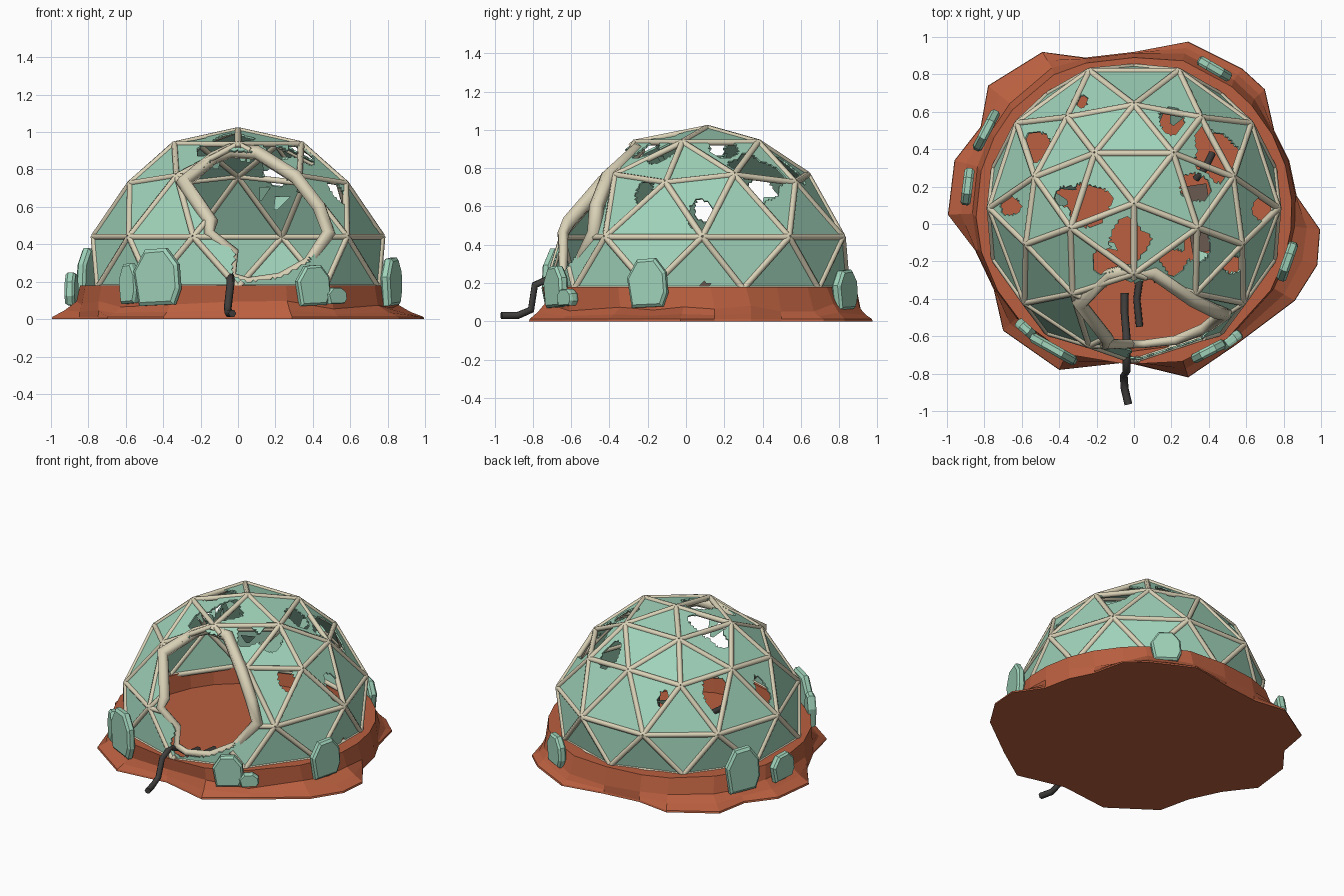
import bpy, bmesh, math, random
from mathutils import Vector, Matrix, noise

if "Cube" in bpy.data.objects:
    bpy.data.objects.remove(bpy.data.objects["Cube"])
random.seed(4)
CY = 0.09

def mat(name, c):
    m = bpy.data.materials.new(name)
    m.diffuse_color = (*c, 1)
    m.use_nodes = True
    m.node_tree.nodes["Principled BSDF"].inputs["Base Color"].default_value = m.diffuse_color
    return m

GREEN = mat("sea_green", (0.35, 0.65, 0.49))
CREAM = mat("cream_frame", (0.70, 0.64, 0.47))
RUST = mat("rust_ground", (0.49, 0.115, 0.05))
DARK = mat("charcoal", (0.05, 0.048, 0.046))
BROWN = mat("grey_brown", (0.14, 0.10, 0.08))

def add(name, bm, m):
    bmesh.ops.recalc_face_normals(bm, faces=bm.faces)
    me = bpy.data.meshes.new(name)
    bm.to_mesh(me)
    bm.free()
    me.materials.append(m)
    ob = bpy.data.objects.new(name, me)
    bpy.context.collection.objects.link(ob)
    return ob

def tubes(name, paths, r, m, res=1, cyclic=False, radii=None):
    cu = bpy.data.curves.new(name, 'CURVE')
    cu.dimensions = '3D'
    cu.bevel_depth = r
    cu.bevel_resolution = res
    cu.use_fill_caps = True
    for p in paths:
        s = cu.splines.new('POLY')
        s.points.add(len(p) - 1)
        for i, q in enumerate(p):
            s.points[i].co = (*q, 1)
            if radii:
                s.points[i].radius = radii[i]
        s.use_cyclic_u = cyclic
    tmp = bpy.data.objects.new(name + "_path", cu)
    bpy.context.collection.objects.link(tmp)
    dg = bpy.context.evaluated_depsgraph_get()
    me = bpy.data.meshes.new_from_object(tmp.evaluated_get(dg))
    bpy.data.objects.remove(tmp)
    me.materials.clear()
    me.materials.append(m)
    ob = bpy.data.objects.new(name, me)
    bpy.context.collection.objects.link(ob)
    return ob

# Doorway outline, a jagged loop lying on the dome
portal = [(-.13, -.26, .86), (-.04, -.24, .90), (.10, -.25, .89), (.30, -.39, .76), (.42, -.45, .60),
          (.47, -.46, .46), (.37, -.55, .30), (.22, -.61, .22), (.05, -.63, .20), (-.03, -.63, .23),
          (-.02, -.63, .36), (-.15, -.62, .46), (-.14, -.59, .52), (-.28, -.41, .73)]

def in_portal(p):
    if p[1] > -0.05:
        return False
    inside = False
    for a, b in zip(portal, portal[1:] + portal[:1]):
        if (a[2] > p[2]) != (b[2] > p[2]):
            if p[0] < a[0] + (p[2] - a[2]) * (b[0] - a[0]) / (b[2] - a[2]):
                inside = not inside
    return inside

# Geodesic dome vertices in rings
def pt(r, deg, z, cy=CY):
    t = math.radians(deg)
    return Vector((r * math.cos(t), cy + r * math.sin(t), z))

V = [pt(0, 0, 1.01, .11)]
V += [pt(.355, -90 + 72 * k, .935) for k in range(5)]
V += [pt(.555 if k % 2 else .605, -90 + 36 * k, .765 if k % 2 else .725, .08) for k in range(10)]
V += [pt(.77, -72 + 36 * k + {1: -5, 8: 5}.get(k, 0), .44, .085) for k in range(10)]
V += [pt(.785, -90 + 36 * k, .17, .055) for k in range(10)]
A = lambda k: 1 + k % 5
B = lambda k: 6 + k % 10
C = lambda k: 16 + k % 10
D = lambda k: 26 + k % 10
F = []
for k in range(5):
    F += [(0, A(k), A(k + 1)), (A(k), B(2 * k), B(2 * k + 1)),
          (A(k), B(2 * k - 1), B(2 * k)), (A(k), B(2 * k + 1), A(k + 1))]
for k in range(10):
    F += [(B(k), C(k), B(k + 1)), (B(k), C(k - 1), C(k)),
          (C(k), D(k + 1), C(k + 1)), (C(k), D(k), D(k + 1))]

# Glass panels with broken holes (x, y, radius seen from above)
holes = [(.43, .37, .13), (.20, .55, .07), (-.52, .42, .08), (-.66, .10, .06), (-.24, .09, .12),
         (-.36, .14, .06), (-.02, -.09, .11), (-.15, -.20, .07), (.35, -.12, .08), (.68, .08, .06),
         (.20, -.20, .07), (.54, -.22, .05), (-.28, .65, .03), (.33, .20, .08)]
bm = bmesh.new()
vs = [bm.verts.new(v) for v in V]
for f in F:
    bm.faces.new([vs[i] for i in f])
bmesh.ops.subdivide_edges(bm, edges=bm.edges[:], cuts=19, use_grid_fill=True)
dead = []
for f in bm.faces:
    c = f.calc_center_median()
    n = 1 + 0.5 * noise.noise(c * 9)
    if in_portal(c) or any(math.hypot(c.x - x, c.y - y) < r * n for x, y, r in holes):
        dead.append(f)
bmesh.ops.delete(bm, geom=dead, context='FACES')
bmesh.ops.dissolve_limit(bm, angle_limit=0.02, verts=bm.verts[:], edges=bm.edges[:])
panels = add("glass_panels", bm, GREEN)
sol = panels.modifiers.new("thickness", 'SOLIDIFY')
sol.thickness = 0.01
sol.offset = 0

# Dome struts, clipped where the doorway is
paths = []
for a, b in sorted({tuple(sorted(e)) for f in F for e in zip(f, f[1:] + f[:1])}):
    pts = [V[a].lerp(V[b], i / 10) for i in range(11)]
    run = []
    for p in pts + [None]:
        if p is not None and not in_portal(p):
            run.append(p)
        else:
            if len(run) > 1:
                paths.append([run[0], run[-1]])
            run = []
tubes("dome_struts", paths, 0.018, CREAM)

# Doorway frame, standing slightly proud of the dome
centre = Vector((0, CY, .2))
frame = []
for i, p in enumerate(portal):
    out = (Vector(p) - centre).normalized()
    frame.append(Vector(p) + out * (.012 if 6 <= i <= 10 else .025))
    frame[-1].z = p[2]
tubes("doorway_frame", [frame], 0.04, CREAM, 1, True,
      [.9, 1, 1, 1, 1, 1, .8, .7, .6, .6, .65, .8, 1, 1.1])

# Glass splinters sagging inside the holes
bm = bmesh.new()
for x, y, r in holes:
    for k in range(2):
        t = random.uniform(0, 6.28)
        p = Vector((x + r * math.cos(t), y + r * math.sin(t), 0))
        d = math.hypot(p.x, p.y - CY)
        p.z = 0.17 + math.sqrt(max(0.02, .56 - d * d))
        if in_portal(p) or d > .6:
            continue
        side = Vector((-math.sin(t), math.cos(t), 0)) * .05
        tip = p + Vector((-p.x * .15, -(p.y - CY) * .15, -.07))
        bm.faces.new([bm.verts.new(q) for q in (p - side, p + side, tip + side * .3, tip - side * .2)])
add("glass_splinters", bm, GREEN)

# Ground: ragged skirt, ring wall, sunken floor
outline = [(.995, -.03), (.98, -.22), (.86, -.41), (.54, -.65), (.29, -.82), (-.04, -.74), (-.40, -.78),
           (-.70, -.57), (-.75, -.35), (-.85, -.14), (-.995, .05), (-.96, .34), (-.82, .52), (-.78, .74),
           (-.49, .92), (-.26, .89), (0, .92), (.29, .975), (.58, .83), (.70, .72), (.75, .5), (.83, .34),
           (.87, .15)]
bm = bmesh.new()
loops = [[] for _ in range(7)]
for x, y in outline:
    d = Vector((x, y - CY, 0))
    R = d.length
    d.normalize()
    h = random.uniform(.05, .10)
    prof = [(R, 0), (R - .003, .012), ((R + .86) / 2 if R > .9 else R - .004, h * .5),
            (min(.865, R - .006), h), (min(.845, R - .01), .18), (.755, .18), (.74, .06)]
    for l, (r, z) in zip(loops, prof):
        l.append(bm.verts.new((d.x * r, CY + d.y * r - (.02 if z >= .18 or r < .75 else 0), z)))
n = len(outline)
for l0, l1 in zip(loops, loops[1:]):
    for i in range(n):
        bm.faces.new((l0[i], l0[(i + 1) % n], l1[(i + 1) % n], l1[i]))
bm.faces.new(loops[0])
bm.faces.new(loops[-1])
add("ground_base", bm, RUST)

# Leaning slabs of fallen glass around the wall (x, y, width, bottom, top)
slabs = [(-.43, -.67, .28, .07, .38), (-.58, -.56, .12, .08, .30), (.40, -.68, .20, .07, .29),
         (.52, -.62, .13, .08, .17), (.82, -.20, .22, .07, .33), (.43, .83, .20, .06, .27),
         (-.79, .50, .24, .07, .38), (-.89, .20, .20, .07, .25)]
shape = [(-.38, 0), (.38, .03), (.5, .3), (.46, .72), (.2, 1), (-.25, .97), (-.5, .6)]
for i, (x, y, w, z0, z1) in enumerate(slabs):
    bm = bmesh.new()
    rings = []
    for off, s in ((-.027, .88), (-.014, 1), (.014, 1), (.027, .88)):
        rings.append([bm.verts.new((u * w * s, off, (z1 - z0) * (.5 + (v - .5) * s))) for u, v in shape])
    for a, b in zip(rings, rings[1:]):
        for j in range(7):
            bm.faces.new((a[j], a[(j + 1) % 7], b[(j + 1) % 7], b[j]))
    bm.faces.new(rings[0])
    bm.faces.new(rings[-1])
    yaw = math.atan2(y - CY, x) + math.pi / 2
    bm.transform(Matrix.Translation((x, y, z0)) @ Matrix.Rotation(yaw, 4, 'Z'))
    add(f"fallen_slab_{i + 1}", bm, GREEN)

# Cable running out of the doorway, and loose pipes inside
tubes("cable", [[(-.03, -.965, .03), (-.05, -.88, .03), (-.055, -.81, .06), (-.04, -.79, .19),
                 (-.04, -.70, .23), (-.04, -.60, .19), (-.05, -.48, .10), (-.05, -.37, .09)]], 0.021, DARK)
tubes("loose_pipes", [[(.03, -.30, .09), (.015, -.40, .09), (.03, -.55, .09)],
                      [(.33, .24, .09), (.38, .30, .12), (.42, .38, .09)],
                      [(.10, -.30, .08), (.13, -.28, .08)]], 0.019, DARK)

# Old crate inside
bm = bmesh.new()
bmesh.ops.create_cube(bm, size=1, matrix=Matrix.Translation((.35, .03, .15))
                      @ Matrix.Rotation(.15, 4, 'Z') @ Matrix.Diagonal((.13, .36, .18, 1)))
add("crate", bm, BROWN)
